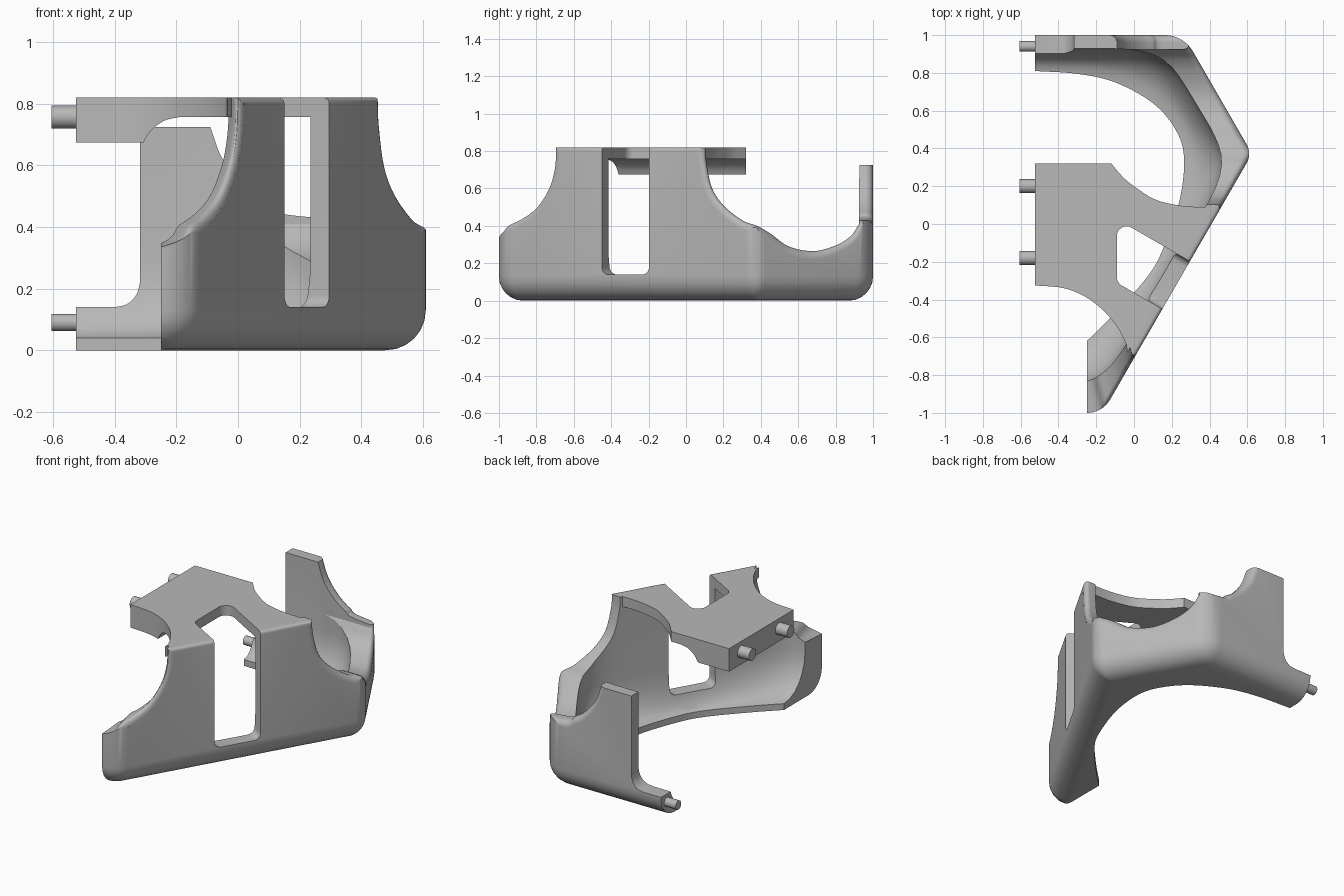
import bpy
import bmesh
import math
from mathutils import Vector

default = bpy.data.objects.get("Cube")
if default:
    bpy.data.objects.remove(default, do_unlink=True)

grey = bpy.data.materials.new("plain grey")
grey.use_nodes = True
tone = (0.48, 0.48, 0.48, 1)
grey.diffuse_color = tone
grey.node_tree.nodes["Principled BSDF"].inputs["Base Color"].default_value = tone


def loft(name, rings):
    """Closed solid through rings that have equal point counts."""
    bm = bmesh.new()
    loops = [[bm.verts.new(p) for p in ring] for ring in rings]
    count = len(loops[0])
    for low, high in zip(loops, loops[1:]):
        for i in range(count):
            j = (i + 1) % count
            bm.faces.new((low[i], low[j], high[j], high[i]))
    bm.faces.new(loops[0][::-1])
    bm.faces.new(loops[-1])
    bmesh.ops.recalc_face_normals(bm, faces=bm.faces)
    mesh = bpy.data.meshes.new(name)
    bm.to_mesh(mesh)
    bm.free()
    mesh.materials.append(grey)
    obj = bpy.data.objects.new(name, mesh)
    bpy.context.collection.objects.link(obj)
    return obj


def prism(name, outline, axis, start, end):
    """Extrude a flat outline along one axis."""
    place = {"x": lambda u, v, w: (w, u, v),
             "y": lambda u, v, w: (u, w, v),
             "z": lambda u, v, w: (u, v, w)}[axis]
    return loft(name, [[place(u, v, w) for u, v in outline] for w in (start, end)])


def rounded(corners, radii, inset, z, steps=8):
    """Counter-clockwise outline, inset and with rounded corners, at a height."""
    ring = []
    pts = [Vector(c) for c in corners]
    for i, p in enumerate(pts):
        a = (p - pts[i - 1]).normalized()
        b = (pts[(i + 1) % len(pts)] - p).normalized()
        na, nb = Vector((-a.y, a.x)), Vector((-b.y, b.x))
        miter = (na + nb) / (1 + na.dot(nb))
        r = max(radii[i] - inset, 0.005)
        centre = p + miter * (inset + r)
        for k in range(steps + 1):
            q = centre - na.lerp(nb, k / steps).normalized() * r
            ring.append((q.x, q.y, z))
    return ring


def smooth(points, steps=5):
    """Curve passing through the points."""
    pts = [Vector(p) for p in points]
    pts = [pts[0] * 2 - pts[1]] + pts + [pts[-1] * 2 - pts[-2]]
    out = []
    for a, b, c, d in zip(pts, pts[1:], pts[2:], pts[3:]):
        for k in range(steps):
            t = k / steps
            q = (b * 2 + (c - a) * t + (a * 2 - b * 5 + c * 4 - d) * t * t
                 + (b * 3 - a - c * 3 + d) * t ** 3) / 2
            out.append((q.x, q.y))
    return out + [tuple(pts[-2])]


def boolean(target, tool, operation="DIFFERENCE"):
    mod = target.modifiers.new("cut", "BOOLEAN")
    mod.operation = operation
    mod.solver = "EXACT"
    mod.object = tool
    bpy.context.view_layer.objects.active = target
    bpy.ops.object.modifier_apply(modifier=mod.name)
    bpy.data.objects.remove(tool, do_unlink=True)


# Outer body with a broad bottom round and a small top round
front_c, rear_c = 0.355, 0.727
plan = [(-1.5, -1), (-0.167, -1), (0.625, 0.372), (0.262, 1), (-1.5, 1)]
radii = [0.15, 0.14, 0.1, 0.17, 0.15]
quarter = [math.radians(15 * k) for k in range(7)]
fillet, rim, top = 0.13, 0.02, 0.82
rings = [rounded(plan, radii, fillet * (1 - math.sin(a)), fillet * (1 - math.cos(a)))
         for a in quarter]
rings += [rounded(plan, radii, rim * (1 - math.cos(a)), top - rim + rim * math.sin(a))
          for a in quarter]
shell = loft("cover_shell", rings)

# Bowl-shaped hollow, from a curved floor lip out to the inner walls
lip = [(-1.3, 0.81)] + smooth([
    (-0.525, 0.81), (-0.3, 0.795), (-0.1, 0.75), (0.1, 0.64), (0.22, 0.5),
    (0.265, 0.35), (0.24, 0.12), (0.15, -0.14), (0.07, -0.28), (-0.08, -0.45),
    (-0.25, -0.62), (-0.4, -0.75)]) + [(-1.3, -0.75)]
walls = [((0, 1), 0.93), ((0.866, 0.5), 0.606), ((0.866, -0.5), 0.285), ((0, -1), 0.85)]
hub = Vector((-0.4, 0.1))


def wall_point(p):
    ray = Vector(p) - hub
    total = 0
    for n, c in walls:
        slope = ray.dot(Vector(n))
        if slope > 0:
            total += (slope / (c - hub.dot(Vector(n)))) ** 12
    return hub + ray * total ** (-1 / 12)


def hollow_ring(spread, z):
    return [(*Vector(p).lerp(wall_point(p), spread), z) for p in lip]


rings = [hollow_ring(0, -0.1)]
rings += [hollow_ring(math.sin(a), 0.04 + 0.26 * (1 - math.cos(a))) for a in quarter]
rings.append(hollow_ring(1, 1.1))
boolean(shell, loft("hollow", rings))

# Straight ends of the shell
for edge, far in ((-0.525, 1.6), (-0.25, 0.3)):
    box = [(-2, -1.6), (edge, -1.6), (edge, far), (-2, far)]
    boolean(shell, prism("end_trim", box, "z", -0.5, 1.5))


# Scooped wall tops with a rounded outer edge
def scoop(name, profile, place, outside, inside, r=0.04):
    last = len(profile) - 1

    def ring(depth, grow):
        edge = []
        for i, p in enumerate(profile):
            a, b = profile[max(i - 1, 0)], profile[min(i + 1, last)]
            t = Vector((b[0] - a[0], b[1] - a[1])).normalized()
            edge.append((p[0] + t.y * grow, p[1] - t.x * grow))
        edge += [(edge[-1][0], 1.3), (edge[0][0], 1.3)]
        return [place(u, v, depth) for u, v in edge]

    rings = [ring(outside, r)]
    rings += [ring(r * (1 - math.cos(a)), r * (1 - math.sin(a))) for a in quarter]
    rings.append(ring(inside, 0))
    boolean(shell, loft(name, rings))


def along_nose(y, z, d):
    return ((front_c + 0.5 * y) / 0.866 - 0.25 * d, y + 0.97 * d, z)


def along_side(y, z, d):
    face = min(front_c + 0.5 * y, rear_c - 0.5 * y) / 0.866
    return (face - d if abs(d) < 1 else -d, y, z)


nose = smooth([(-1.3, 0.3), (-1.04, 0.35), (-0.97, 0.405), (-0.9, 0.44), (-0.82, 0.5),
               (-0.755, 0.6), (-0.725, 0.7), (-0.718, 0.79), (-0.718, 0.9)])
scoop("nose_scoop", nose, along_nose, -1, 0.6)
side = smooth([(0.105, 0.9), (0.105, 0.8), (0.112, 0.72), (0.14, 0.6), (0.2, 0.51),
               (0.3, 0.43), (0.38, 0.4), (0.45, 0.36), (0.55, 0.29), (0.68, 0.265),
               (0.8, 0.295), (0.88, 0.345), (0.925, 0.41)]) + [(0.925, 0.8)]
scoop("side_scoop", side, along_side, -2, 2)
shoulder = [(-0.09, 0.9)] + smooth([
    (-0.09, 0.725), (-0.05, 0.62), (0.02, 0.53), (0.1, 0.47), (0.2, 0.435), (0.8, 0.4)])
scoop("shoulder_scoop", shoulder, lambda x, z, d: (x, 1 - d, z), -1, 0.25)

# Square back wall with a low foot
foot = smooth([(-0.4, 0.14), (-0.36, 0.15), (-0.33, 0.18), (-0.318, 0.22)])
back = [(-2, 0.14)] + foot + [(-0.318, 0.725), (-0.08, 0.725), (-0.08, 1.2), (-2, 1.2)]
boolean(shell, prism("back_trim", back, "y", 0.8, 1.3))

# Top plate, thick at its mounting end
outline = [(-0.525, 0.32)] + smooth([
    (-0.12, 0.32), (-0.06, 0.25), (0, 0.2), (0.1, 0.135), (0.2, 0.105),
    (0.3, 0.092), (0.398, 0.09)])
outline += [(-0.035, -0.68)] + smooth([
    (-0.04, -0.64), (-0.08, -0.56), (-0.15, -0.47), (-0.25, -0.39),
    (-0.37, -0.34), (-0.525, -0.325)])
plate = prism("top_plate", outline, "z", 0.675, top)
under = smooth([(-0.315, 0.66), (-0.285, 0.71), (-0.24, 0.745), (-0.19, 0.757)])
boolean(plate, prism("plate_underside", under + [(0.9, 0.757), (0.9, 0.5), (-0.315, 0.5)],
                     "y", -1.5, 1.5))
boolean(shell, plate, "UNION")

# Tall window running square through the slanted wall and into the plate
slot = [(0.323, -0.55), (0.473, -0.3), (-0.09, 0.025), (-0.09, -0.311)]
soft = 0.04
rings = [rounded(slot, [0.05] * 4, soft * (1 - math.sin(a)),
                 0.14 + soft * (1 - math.cos(a))) for a in quarter]
rings.append(rounded(slot, [0.05] * 4, 0, 1.2))
boolean(shell, loft("window_slot", rings))

# Locating pins
parts = [shell]
for name, y, z, r in (("upper_pin_back", 0.2, 0.757, 0.037),
                      ("upper_pin_front", -0.18, 0.757, 0.037),
                      ("lower_pin", 0.94, 0.09, 0.028)):
    turn = [math.tau * k / 32 for k in range(32)]
    circle = [(y + r * math.cos(a), z + r * math.sin(a)) for a in turn]
    parts.append(prism(name, circle, "x", -0.605, -0.5))

# Smooth rounds with crisp edges
bpy.ops.object.select_all(action="DESELECT")
for obj in parts:
    obj.select_set(True)
bpy.context.view_layer.objects.active = shell
bpy.ops.object.shade_smooth_by_angle(angle=math.radians(30))
